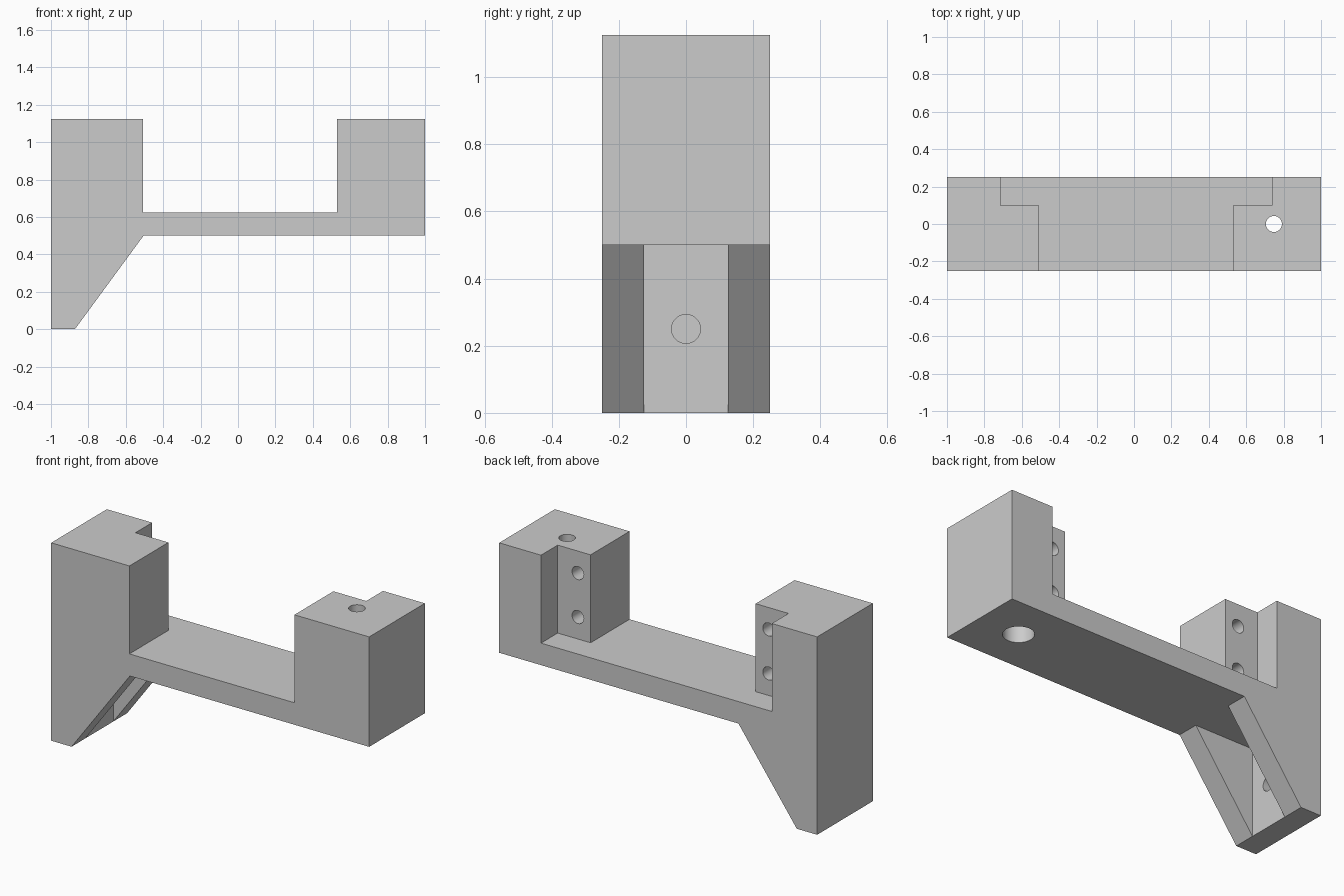
import bpy
import bmesh
from math import pi
from mathutils import Matrix, Vector

cube = bpy.data.objects.get("Cube")
if cube:
    bpy.data.objects.remove(cube, do_unlink=True)

DEPTH = 0.25      # half depth of the bracket
FLOOR = 0.5       # underside of the bridge
DECK = 0.625      # top of the bridge
TOP = 1.125       # top of both posts

grey = bpy.data.materials.new("plain_grey")
grey.use_nodes = True
colour = (0.6, 0.6, 0.6, 1)
grey.diffuse_color = colour
grey.node_tree.nodes["Principled BSDF"].inputs["Base Color"].default_value = colour


def make_object(name, bm):
    bmesh.ops.recalc_face_normals(bm, faces=bm.faces)
    mesh = bpy.data.meshes.new(name)
    bm.to_mesh(mesh)
    bm.free()
    mesh.materials.append(grey)
    obj = bpy.data.objects.new(name, mesh)
    bpy.context.collection.objects.link(obj)
    return obj


def box(name, low, high):
    low, high = Vector(low), Vector(high)
    bm = bmesh.new()
    place = Matrix.Translation((low + high) / 2) @ Matrix.Diagonal((*(high - low), 1))
    bmesh.ops.create_cube(bm, size=1, matrix=place)
    return make_object(name, bm)


def drill(name, start, end, radius):
    start, end = Vector(start), Vector(end)
    axis = end - start
    turn = axis.to_track_quat("Z", "Y").to_matrix().to_4x4()
    bm = bmesh.new()
    bmesh.ops.create_cone(bm, cap_ends=True, segments=40, radius1=radius,
                          radius2=radius, depth=axis.length,
                          matrix=Matrix.Translation((start + end) / 2) @ turn)
    return make_object(name, bm)


# Bracket body: side profile extruded through the depth
profile = [(-1, 0), (-0.872, 0), (-0.505, FLOOR), (1, FLOOR), (1, TOP),
           (0.53, TOP), (0.53, DECK), (-0.508, DECK), (-0.508, TOP), (-1, TOP)]
bm = bmesh.new()
face = bm.faces.new([bm.verts.new((x, -DEPTH, z)) for x, z in profile])
swept = bmesh.ops.extrude_face_region(bm, geom=[face])["geom"]
bmesh.ops.translate(bm, vec=(0, 2 * DEPTH, 0),
                    verts=[v for v in swept if isinstance(v, bmesh.types.BMVert)])
body = make_object("bracket_body", bm)

# Rear corner notches and their blind screw holes
cutters = []
for side, wall, inner, hole in (("left", 0.737, 0.45, 0.61),
                                ("right", -0.715, -0.45, -0.59)):
    cutters.append(box(side + "_notch_cutter", (min(wall, inner), 0.1, DECK),
                       (max(wall, inner), 0.4, 1.3)))
    for z in (0.75, 1.0):
        cutters.append(drill(side + "_screw_cutter", (hole, 0.15, z),
                             (hole, -0.1, z), 0.037))

# Pocket between the gussets, with a blind hole in its wall
cutters.append(box("gusset_pocket_cutter", (-0.872, -0.125, -0.1), (-0.45, 0.125, FLOOR)))
cutters.append(drill("wall_hole_cutter", (-0.8, 0, 0.25), (-0.99, 0, 0.25), 0.043))

# Vertical bolt hole, counterbored from below
cutters.append(drill("bolt_cutter", (0.748, 0, 0.4), (0.748, 0, 1.3), 0.043))
cutters.append(drill("counterbore_cutter", (0.748, 0, 0.4), (0.748, 0, 1.0), 0.08))

bpy.ops.object.select_all(action="DESELECT")
body.select_set(True)
bpy.context.view_layer.objects.active = body
for cutter in cutters:
    cut = body.modifiers.new(cutter.name, "BOOLEAN")
    cut.operation = "DIFFERENCE"
    cut.solver = "EXACT"
    cut.object = cutter
    bpy.ops.object.modifier_apply(modifier=cut.name)
    bpy.data.objects.remove(cutter, do_unlink=True)

bpy.ops.object.shade_smooth_by_angle(angle=pi / 6)
